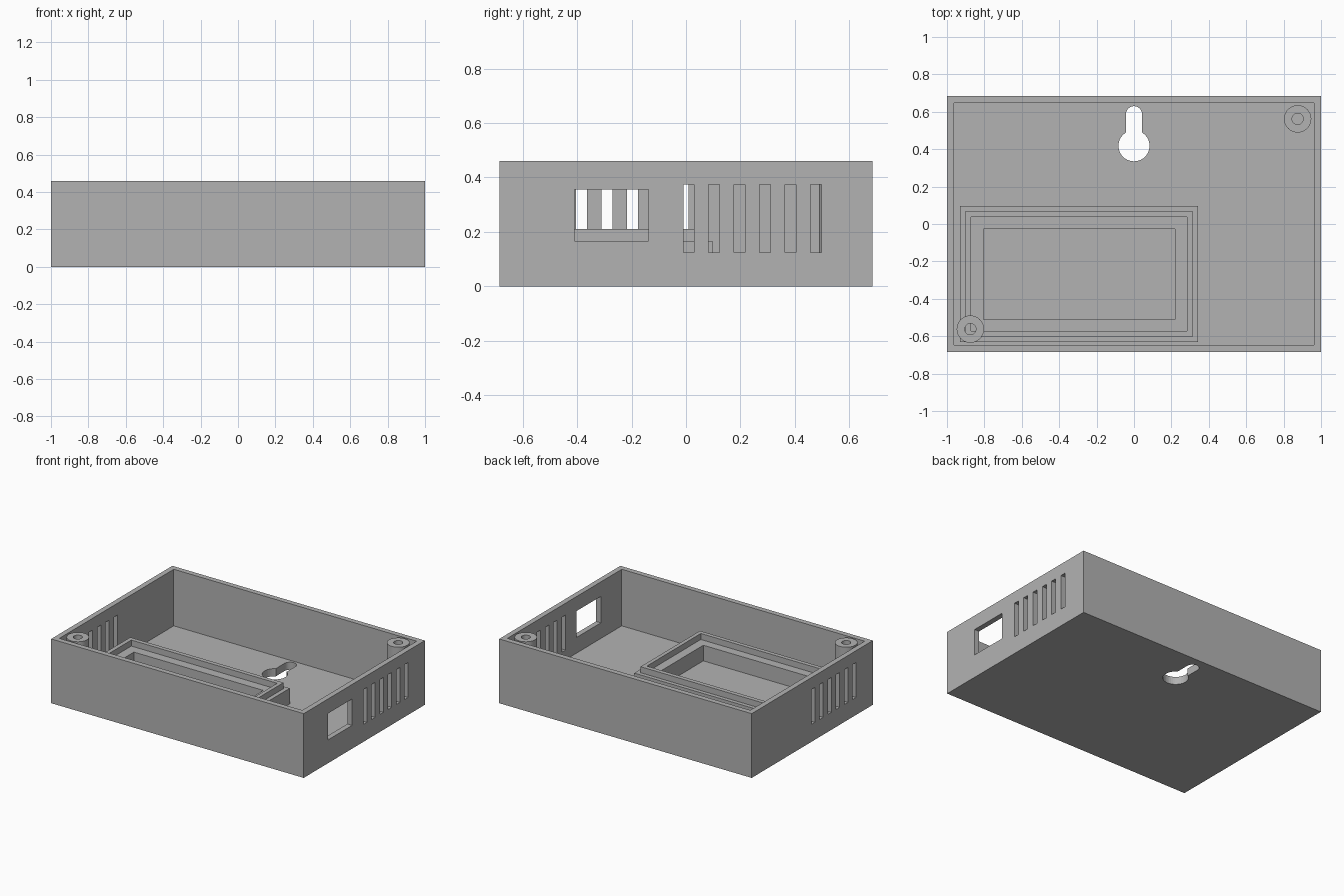
import bpy
import bmesh
from math import cos, sin, pi

if "Cube" in bpy.data.objects:
    bpy.data.objects.remove(bpy.data.objects["Cube"], do_unlink=True)

HALF_X, HALF_Y, HEIGHT = 1.0, 0.685, 0.46
WALL, FLOOR = 0.038, 0.055
SINK = 0.01  # how far inner parts are embedded below their seat

grey = bpy.data.materials.new("plain_grey")
GREY = (0.45, 0.45, 0.45, 1)
grey.diffuse_color = GREY
grey.use_nodes = True
grey.node_tree.nodes["Principled BSDF"].inputs["Base Color"].default_value = GREY


def finish(name, bm):
    bmesh.ops.recalc_face_normals(bm, faces=bm.faces)
    mesh = bpy.data.meshes.new(name)
    bm.to_mesh(mesh)
    bm.free()
    mesh.materials.append(grey)
    obj = bpy.data.objects.new(name, mesh)
    bpy.context.collection.objects.link(obj)
    return obj


def rect(x0, x1, y0, y1):
    return [(x0, y0), (x1, y0), (x1, y1), (x0, y1)]


def arc(cx, cy, r, start, end, n):
    angles = [start + (end - start) * i / n for i in range(n + 1)]
    return [(cx + r * cos(a), cy + r * sin(a)) for a in angles]


def prism(name, outline, z0, z1):
    """Solid with a flat outline."""
    bm = bmesh.new()
    low = [bm.verts.new((x, y, z0)) for x, y in outline]
    high = [bm.verts.new((x, y, z1)) for x, y in outline]
    bm.faces.new(low)
    bm.faces.new(high)
    for i in range(len(low)):
        j = (i + 1) % len(low)
        bm.faces.new((low[i], low[j], high[j], high[i]))
    return finish(name, bm)


def ring(name, outer, inner, z0, z1):
    """Hollow prism between two outlines of equal point count."""
    bm = bmesh.new()
    loops = [[bm.verts.new((x, y, z)) for x, y in pts]
             for pts, z in ((outer, z0), (outer, z1), (inner, z1), (inner, z0))]
    for k in range(4):
        a, b = loops[k], loops[(k + 1) % 4]
        for i in range(len(a)):
            j = (i + 1) % len(a)
            bm.faces.new((a[i], a[j], b[j], b[i]))
    return finish(name, bm)


def cut(target, cutter):
    """Subtract the cutter, then discard it."""
    cutter.hide_render = True
    mod = target.modifiers.new("cut", "BOOLEAN")
    mod.operation = "DIFFERENCE"
    mod.solver = "EXACT"
    mod.object = cutter
    bpy.context.view_layer.objects.active = target
    bpy.ops.object.modifier_apply(modifier=mod.name)
    bpy.data.objects.remove(cutter, do_unlink=True)


# Open tray
case = prism("case", rect(-HALF_X, HALF_X, -HALF_Y, HALF_Y), 0, HEIGHT)
ix, iy = HALF_X - WALL, HALF_Y - WALL
cut(case, prism("cavity", rect(-ix, ix, -iy, iy), FLOOR, HEIGHT + 0.2))

# Vent slots on both ends, turned half a circle from each other
for side in (1, -1):
    for i in range(6):
        y = side * (0.01 + 0.0935 * i)
        xs = sorted((side * 0.93, side * 1.1))
        cut(case, prism("slot", rect(*xs, y - 0.02, y + 0.02), 0.125, 0.375))

# Connector window on the left end
cut(case, prism("window", rect(0.93, 1.1, -0.41, -0.137), 0.167, 0.356))

# Keyhole for hanging, through the floor
neck = 0.043
dip = 0.54  # angle at which the neck meets the round opening
keyhole = arc(0, 0.587, neck, 0, pi, 16)
keyhole += arc(0, 0.418, 0.083, pi / 2 + dip, 2.5 * pi - dip, 32)
cut(case, prism("keyhole", keyhole, -0.1, 0.1))

# Stepped compartment frame: wide base with a raised lip
pocket = rect(-0.805, 0.22, -0.51, -0.028)
ring("compartment_base", rect(-0.93, 0.342, -0.63, 0.097), pocket,
     FLOOR - SINK, 0.167)
ring("compartment_lip", rect(-0.902, 0.312, -0.603, 0.069),
     rect(-0.872, 0.284, -0.573, 0.038), 0.167 - SINK, 0.21)

# Screw posts in two opposite corners
for name, s in (("back_screw_post", 1), ("front_screw_post", -1)):
    cx, cy = s * 0.875, s * 0.562
    post = ring(name, arc(cx, cy, 0.073, 0, 2 * pi, 40)[:-1],
                arc(cx, cy, 0.03, 0, 2 * pi, 40)[:-1], FLOOR - SINK, HEIGHT)
    bpy.ops.object.select_all(action="DESELECT")
    post.select_set(True)
    bpy.context.view_layer.objects.active = post
    bpy.ops.object.shade_smooth_by_angle()
